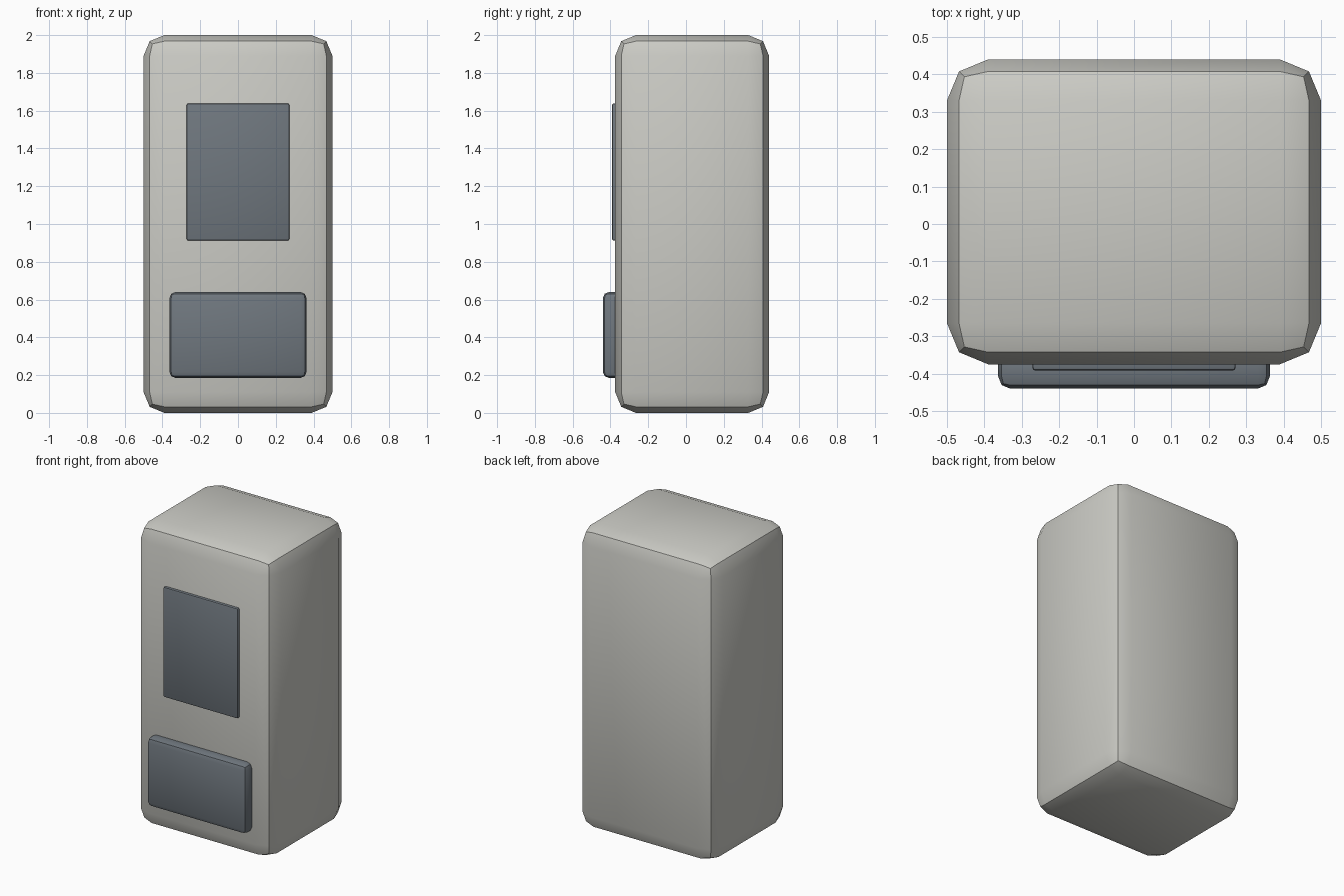
import bpy
import bmesh
from math import radians
from mathutils import Vector

cube = bpy.data.objects.get("Cube")
if cube:
    bpy.data.objects.remove(cube, do_unlink=True)


def make_material(name, rgb):
    mat = bpy.data.materials.new(name)
    mat.use_nodes = True
    color = (*rgb, 1.0)
    mat.diffuse_color = color
    mat.node_tree.nodes["Principled BSDF"].inputs["Base Color"].default_value = color
    return mat


def rounded_box(name, low, high, bevel, mat):
    """Box between two corners with two-step rounded edges."""
    low, high = Vector(low), Vector(high)
    centre, size = (low + high) / 2, high - low
    bm = bmesh.new()
    bmesh.ops.create_cube(bm, size=1)
    bmesh.ops.scale(bm, vec=size, verts=bm.verts)
    mesh = bpy.data.meshes.new(name)
    bm.to_mesh(mesh)
    bm.free()
    mesh.materials.append(mat)
    obj = bpy.data.objects.new(name, mesh)
    obj.location = centre
    bpy.context.collection.objects.link(obj)

    mod = obj.modifiers.new("rounded_edges", "BEVEL")
    mod.width = bevel
    mod.segments = 2
    bpy.ops.object.select_all(action="DESELECT")
    obj.select_set(True)
    bpy.context.view_layer.objects.active = obj
    bpy.ops.object.modifier_apply(modifier=mod.name)
    bpy.ops.object.shade_smooth_by_angle(angle=radians(30))
    return obj


shell = make_material("warm light grey", (0.60, 0.60, 0.56))
panel = make_material("slate grey", (0.16, 0.185, 0.21))

# Main casing
rounded_box("casing", (-0.5, -0.375, 0), (0.5, 0.44, 2), 0.11, shell)

# Thin upper panel and thicker lower panel, both set into the front
rounded_box("upper_panel", (-0.272, -0.392, 0.912), (0.272, -0.33, 1.638), 0.009, panel)
rounded_box("lower_panel", (-0.363, -0.44, 0.185), (0.363, -0.33, 0.64), 0.032, panel)
